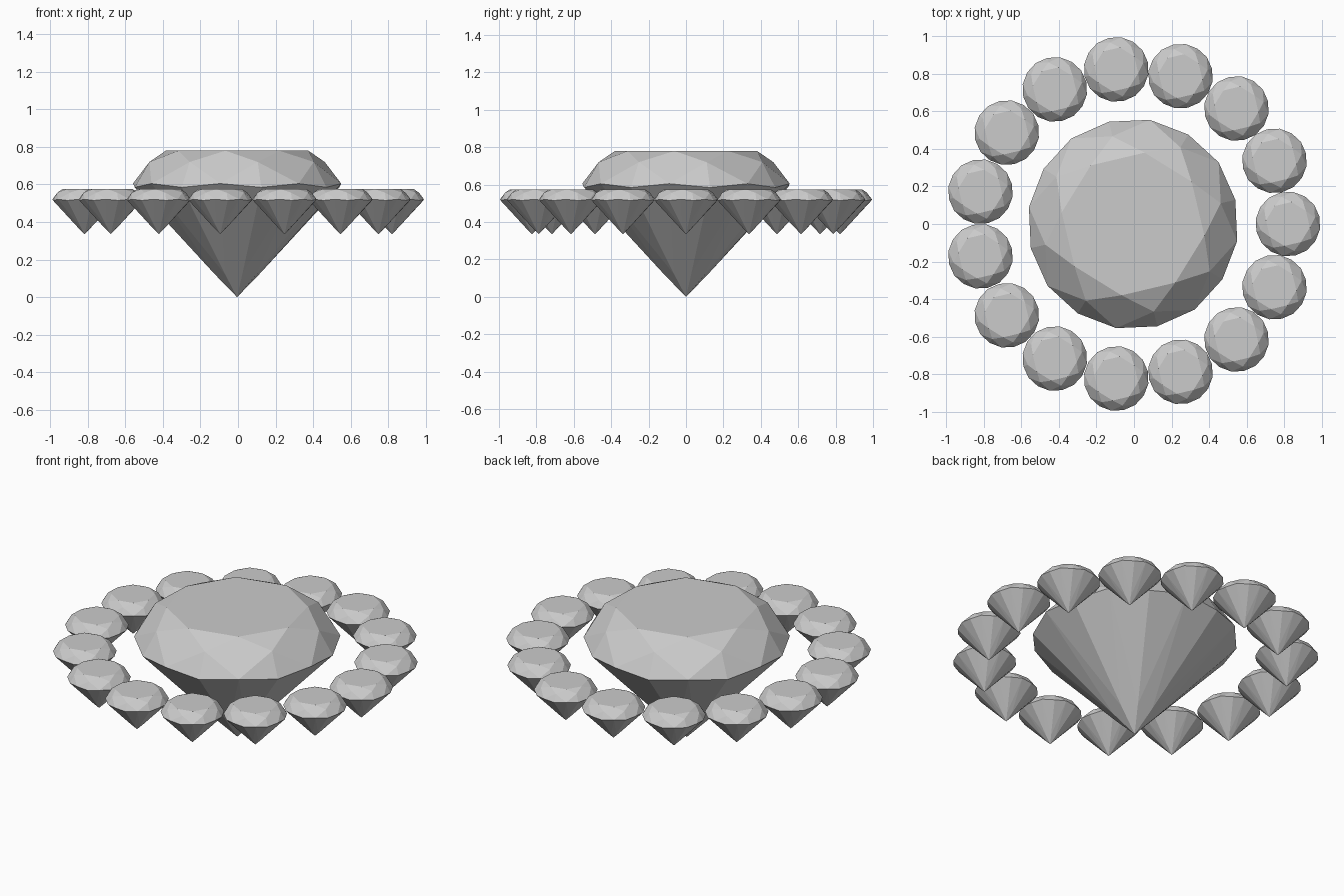
import bpy
import bmesh
from math import cos, sin, radians, tau

cube = bpy.data.objects.get("Cube")
if cube:
    bpy.data.objects.remove(cube, do_unlink=True)

# Material
grey = bpy.data.materials.new("stone grey")
grey.use_nodes = True
colour = (0.6, 0.6, 0.6, 1)
grey.diffuse_color = colour
grey.node_tree.nodes["Principled BSDF"].inputs["Base Color"].default_value = colour

SIDES = 8
TURN = radians(-9.2)


def brilliant_mesh():
    """Brilliant cut with an eight-sided table, culet at the origin."""
    bm = bmesh.new()

    def ring(radius, z, half=0):
        return [bm.verts.new((radius * cos(a), radius * sin(a), z))
                for a in (TURN + tau * (i + half / 2) / SIDES for i in range(SIDES))]

    table = ring(0.385, 0.78)
    star = ring(0.48, 0.72, 1)
    girdle_main = ring(0.562, 0.605)
    girdle_half = ring(0.56, 0.585, 1)
    pavilion = ring(0.12, 0.12, 1)
    culet = bm.verts.new((0, 0, 0))

    bm.faces.new(table)
    for i in range(SIDES):
        j = (i + 1) % SIDES
        # Crown: star, kite and upper half facets
        bm.faces.new((table[i], star[i], table[j]))
        bm.faces.new((table[i], star[i - 1], girdle_main[i], star[i]))
        bm.faces.new((star[i], girdle_main[i], girdle_half[i]))
        bm.faces.new((star[i], girdle_half[i], girdle_main[j]))
        # Pavilion: lower half and main facets
        bm.faces.new((pavilion[i], girdle_half[i], girdle_main[i]))
        bm.faces.new((pavilion[i], girdle_main[j], girdle_half[i]))
        bm.faces.new((culet, pavilion[i], girdle_main[i], pavilion[i - 1]))
    bmesh.ops.recalc_face_normals(bm, faces=bm.faces)
    mesh = bpy.data.meshes.new("brilliant_cut")
    bm.to_mesh(mesh)
    bm.free()
    mesh.materials.append(grey)
    return mesh


mesh = brilliant_mesh()


def add_stone(name, location, scale):
    stone = bpy.data.objects.new(name, mesh)
    stone.location = location
    stone.scale = (scale, scale, scale)
    bpy.context.collection.objects.link(stone)


# Large centre stone
add_stone("centre_stone", (-0.005, 0, 0), 1)

# Halo of small stones, all turned the same way
HALO = 15
for k in range(HALO):
    a = tau * k / HALO
    add_stone(f"halo_stone_{k + 1}",
              (0.828 * cos(a) - 0.008, 0.828 * sin(a), 0.335), 0.308)
